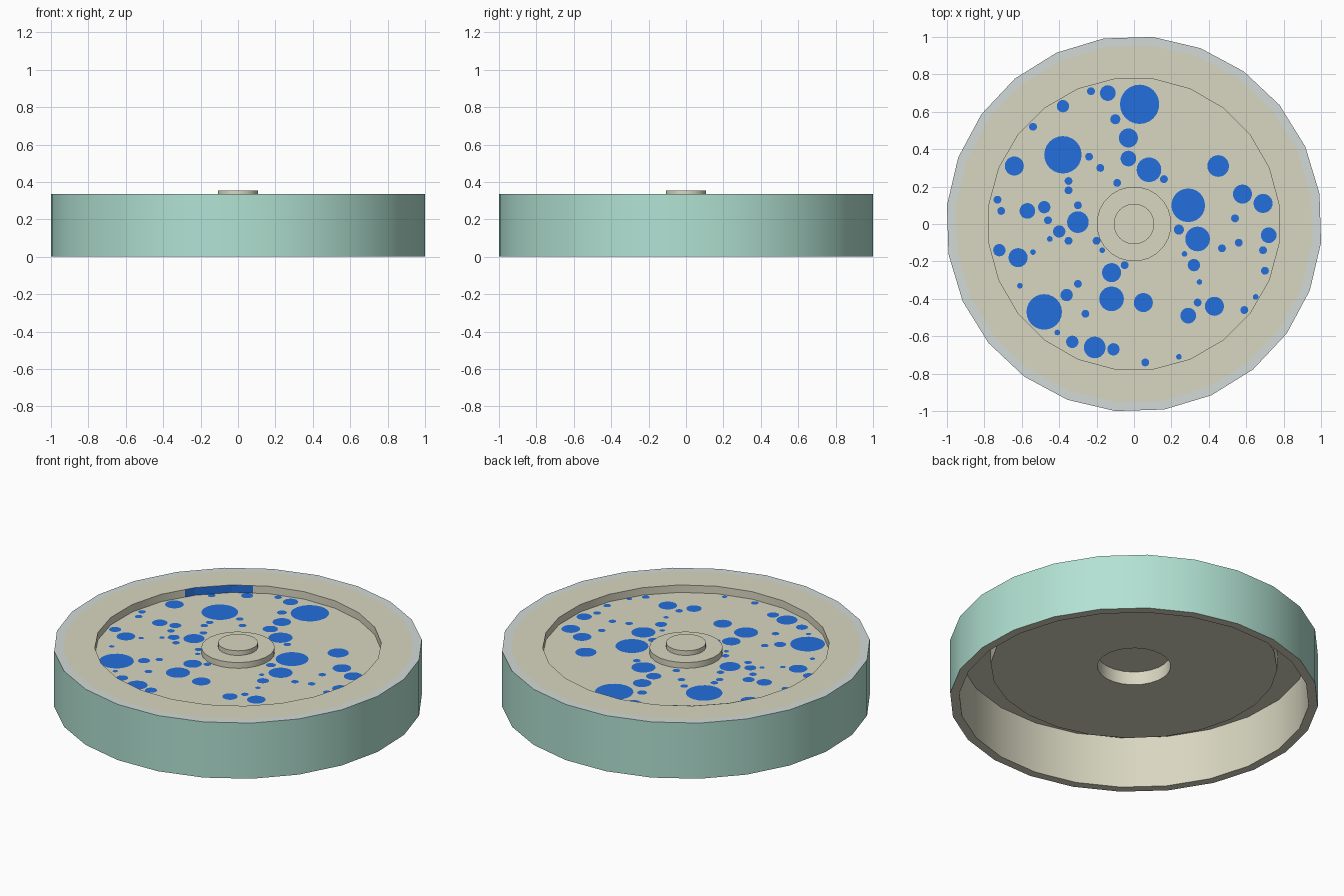
import bpy
import bmesh
from math import cos, sin, pi, radians

default_cube = bpy.data.objects.get("Cube")
if default_cube:
    bpy.data.objects.remove(default_cube, do_unlink=True)

SIDES = 24
STEP = 360 / SIDES
RIM_Z, FLOOR_Z, BOSS_Z, BUTTON_Z = 0.335, 0.29, 0.325, 0.353
RECESS_R = 0.782


def to_linear(value):
    c = value / 255
    return c / 12.92 if c <= 0.04045 else ((c + 0.055) / 1.055) ** 2.4


def make_material(name, red, green, blue):
    colour = (to_linear(red), to_linear(green), to_linear(blue), 1)
    material = bpy.data.materials.new(name)
    material.use_nodes = True
    material.diffuse_color = colour
    shader = material.node_tree.nodes["Principled BSDF"]
    shader.inputs["Base Color"].default_value = colour
    shader.inputs["Roughness"].default_value = 0.8
    return material


teal = make_material("pale teal", 178, 226, 211)
beige = make_material("warm beige", 217, 215, 193)
silver = make_material("silver grey", 209, 218, 214)
blue = make_material("bright blue", 36, 110, 221)


def finish(bm, name, materials, smooth=True):
    """Turn a bmesh into a named object with its materials."""
    mesh = bpy.data.meshes.new(name)
    bm.to_mesh(mesh)
    bm.free()
    for material in materials:
        mesh.materials.append(material)
    obj = bpy.data.objects.new(name, mesh)
    bpy.context.collection.objects.link(obj)
    if smooth:
        bpy.ops.object.select_all(action="DESELECT")
        obj.select_set(True)
        bpy.context.view_layer.objects.active = obj
        bpy.ops.object.shade_smooth_by_angle(angle=radians(30))
    return obj


def lathe(name, profile, materials, sides=SIDES):
    """Spin (radius, height, turn, material of the band that follows)."""
    bm = bmesh.new()
    rings = []
    for radius, height, turn, _ in profile:
        angles = [radians(turn) + 2 * pi * i / sides for i in range(sides)]
        rings.append([bm.verts.new((radius * cos(a), radius * sin(a), height))
                      for a in angles])
    for row, (lower, upper) in enumerate(zip(rings, rings[1:])):
        for i in range(sides):
            j = (i + 1) % sides
            face = bm.faces.new((lower[i], lower[j], upper[j], upper[i]))
            face.material_index = profile[row][3]
    # Close both ends of the profile at the axis
    bm.faces.new(rings[0][::-1]).material_index = profile[0][3]
    bm.faces.new(rings[-1]).material_index = profile[-1][3]
    bmesh.ops.recalc_face_normals(bm, faces=bm.faces)
    return finish(bm, name, materials)


# Hollow drum: underside from the hub hole outwards, then over the rim
OUTER_TURN, INNER_TURN = 9.3, 7.5
TEAL, BEIGE, SILVER = range(3)
lathe("drum_shell", [
    (0.2, 0.29, INNER_TURN, BEIGE),
    (0.2, 0.21, INNER_TURN, BEIGE),
    (RECESS_R, 0.21, INNER_TURN, BEIGE),
    (RECESS_R, 0.31, INNER_TURN, BEIGE),
    (0.955, 0.31, OUTER_TURN, BEIGE),
    (0.955, 0, OUTER_TURN, BEIGE),
    (1.005, 0, OUTER_TURN, TEAL),
    (1.005, RIM_Z, OUTER_TURN, SILVER),
    (0.958, RIM_Z, OUTER_TURN, BEIGE),
    (RECESS_R, RIM_Z, INNER_TURN, BEIGE),
    (RECESS_R, FLOOR_Z, INNER_TURN, BEIGE),
    (0.2, FLOOR_Z, INNER_TURN, BEIGE),
    (0.2, BOSS_Z, INNER_TURN, BEIGE),
], [teal, beige, silver])

# Raised button on the central boss
lathe("hub_button", [
    (0.108, BOSS_Z - 0.01, 0, 0),
    (0.108, BUTTON_Z, 0, 0),
], [beige], sides=32)

# Painted dots on the recess floor, grouped by radius
dots = {
    0.105: [(.03, .64)],
    0.1: [(-.38, .37)],
    0.095: [(-.48, -.47)],
    0.09: [(.29, .1)],
    0.066: [(.08, .29), (.34, -.08), (-.12, -.4)],
    0.058: [(.45, .31), (-.21, -.66), (-.3, .01)],
    0.051: [(-.03, .46), (-.64, .31), (.58, .16), (.69, .11),
            (-.62, -.18), (-.12, -.26), (.05, -.42), (.43, -.44)],
    0.042: [(-.14, .7), (-.03, .35), (-.57, .07), (.29, -.49), (.72, -.06)],
    0.033: [(-.38, .63), (-.72, -.14), (.32, -.22), (-.33, -.63),
            (-.11, -.67), (-.4, -.04), (-.48, .09), (-.36, -.38)],
    0.027: [(-.1, .56), (.24, -.03)],
    0.021: [(-.23, .71), (-.54, .52), (-.73, .13), (-.71, .07), (-.46, .02),
            (-.35, -.09), (-.35, .23), (-.35, .18), (-.24, .36), (-.18, .3),
            (-.09, .22), (.16, .24), (.54, .03), (.56, -.1), (.69, -.14),
            (.7, -.25), (.47, -.13), (.34, -.42), (.59, -.46), (.06, -.74),
            (-.26, -.48), (-.3, -.32), (-.05, -.22), (-.2, -.09), (-.3, .1)],
    0.015: [(-.45, -.08), (-.54, -.15), (-.17, -.14), (-.41, -.58),
            (-.61, -.33), (.27, -.16), (.35, -.31), (.65, -.39), (.24, -.71)],
}
bm = bmesh.new()
for radius, centres in dots.items():
    for x, y in centres:
        ring = bmesh.ops.create_circle(bm, cap_ends=True, radius=radius,
                                       segments=24)["verts"]
        bmesh.ops.translate(bm, verts=ring, vec=(x, y, FLOOR_Z + 0.002))
for face in bm.faces:
    if face.normal.z < 0:
        face.normal_flip()
finish(bm, "floor_dots", [blue], smooth=False)

# Painted patch on the recess wall, following the wall's flat sides
bm = bmesh.new()
columns = []
for angle in (119, 127.5, 142.5, 147):
    offset = (angle - INNER_TURN) % STEP - STEP / 2
    reach = RECESS_R * cos(radians(STEP / 2)) / cos(radians(offset)) - 0.002
    x, y = reach * cos(radians(angle)), reach * sin(radians(angle))
    columns.append([bm.verts.new((x, y, z)) for z in (FLOOR_Z, RIM_Z)])
for (a, b), (c, d) in zip(columns, columns[1:]):
    bm.faces.new((a, b, d, c))
finish(bm, "wall_patch", [blue], smooth=False)
